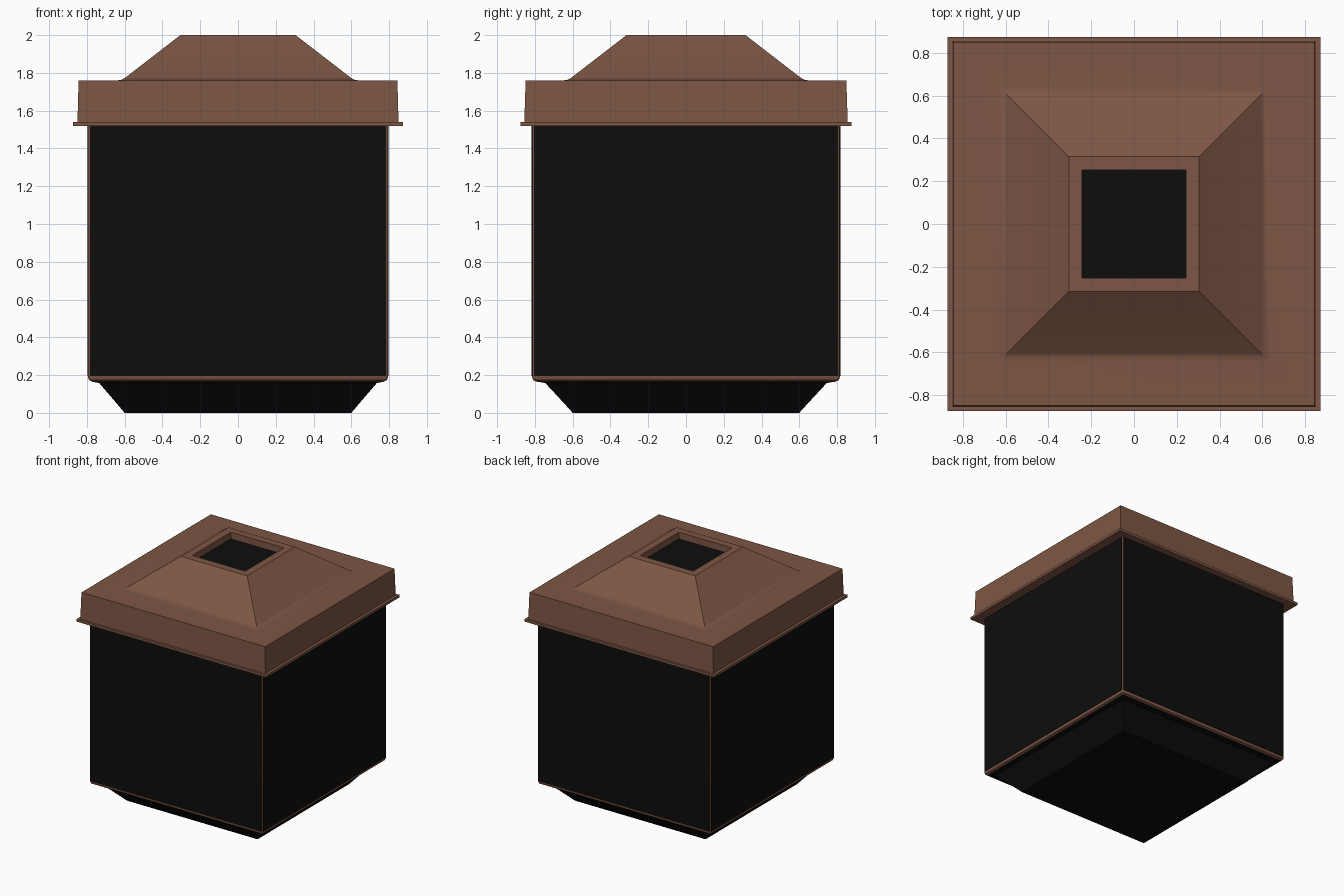
import bpy, bmesh, math

if "Cube" in bpy.data.objects:
    bpy.data.objects.remove(bpy.data.objects["Cube"])


def material(name, rgb):
    m = bpy.data.materials.new(name)
    m.diffuse_color = (*rgb, 1)
    m.use_nodes = True
    m.node_tree.nodes["Principled BSDF"].inputs["Base Color"].default_value = m.diffuse_color
    return m


BROWN = material("brown", (0.205, 0.093, 0.058))
BLACK = material("black", (0.004, 0.004, 0.004))


def square_loft(name, rings, mat, cap_start=True, cap_end=True, closed=False, corner=0.0):
    """Skin stacked rectangles given as (half_x, half_y, z)."""
    bm = bmesh.new()
    loops = []
    for hx, hy, z in rings:
        pts = []
        for i, (sx, sy) in enumerate([(1, 1), (-1, 1), (-1, -1), (1, -1)]):
            if corner:
                for k in range(4):
                    a = math.pi / 2 * (i + k / 3)
                    pts.append((sx * (hx - corner) + corner * math.cos(a),
                                sy * (hy - corner) + corner * math.sin(a), z))
            else:
                pts.append((sx * hx, sy * hy, z))
        loops.append([bm.verts.new(p) for p in pts])
    n = len(loops[0])
    pairs = list(zip(loops, loops[1:]))
    if closed:
        pairs.append((loops[-1], loops[0]))
    for a, b in pairs:
        for i in range(n):
            j = (i + 1) % n
            bm.faces.new((a[i], a[j], b[j], b[i]))
    if not closed and cap_start:
        bm.faces.new(loops[0][::-1])
    if not closed and cap_end:
        bm.faces.new(loops[-1])
    bmesh.ops.recalc_face_normals(bm, faces=bm.faces)
    me = bpy.data.meshes.new(name)
    bm.to_mesh(me)
    bm.free()
    me.materials.append(mat)
    ob = bpy.data.objects.new(name, me)
    bpy.context.collection.objects.link(ob)
    bpy.ops.object.select_all(action='DESELECT')
    ob.select_set(True)
    bpy.context.view_layer.objects.active = ob
    bpy.ops.object.shade_smooth_by_angle(angle=math.radians(32))
    return ob


# Tapered plinth under the bin
square_loft("base", [(0.60, 0.60, 0), (0.61, 0.61, 0.012), (0.735, 0.745, 0.158),
                     (0.775, 0.795, 0.166)], BLACK)

# Brown frame with a rounded lower lip
square_loft("body_frame", [(0.755, 0.775, 0.166), (0.775, 0.795, 0.167), (0.789, 0.809, 0.174),
                           (0.794, 0.814, 0.188), (0.794, 0.814, 1.525)], BROWN, corner=0.012)

# Black cladding panels on the four sides
for name, w, d, dist, turn in [("front_panel", 0.784, 0.004, 0.813, 0),
                               ("right_panel", 0.804, 0.004, 0.793, 1),
                               ("back_panel", 0.784, 0.004, 0.813, 2),
                               ("left_panel", 0.804, 0.004, 0.793, 3)]:
    panel = square_loft(name, [(w, d, 0.195), (w, d, 1.522)], BLACK)
    a = turn * math.pi / 2
    panel.rotation_euler.z = a
    panel.location = (dist * math.sin(a), -dist * math.cos(a), 0)

# Lid: flange, skirt, flat shoulder, pyramid hood and square opening
square_loft("lid", [
    (0.78, 0.80, 1.52), (0.873, 0.875, 1.52), (0.873, 0.875, 1.54),
    (0.850, 0.856, 1.54), (0.844, 0.849, 1.76),
    (0.640, 0.650, 1.76), (0.615, 0.625, 1.764), (0.594, 0.604, 1.777),
    (0.305, 0.315, 2.0), (0.243, 0.253, 2.0), (0.243, 0.253, 1.92),
    (0.29, 0.30, 1.92), (0.58, 0.60, 1.71), (0.78, 0.80, 1.71)], BROWN, closed=True)

# Dark insert visible through the opening
square_loft("opening_insert", [(0.26, 0.27, 1.915), (0.26, 0.27, 1.945)], BLACK)
